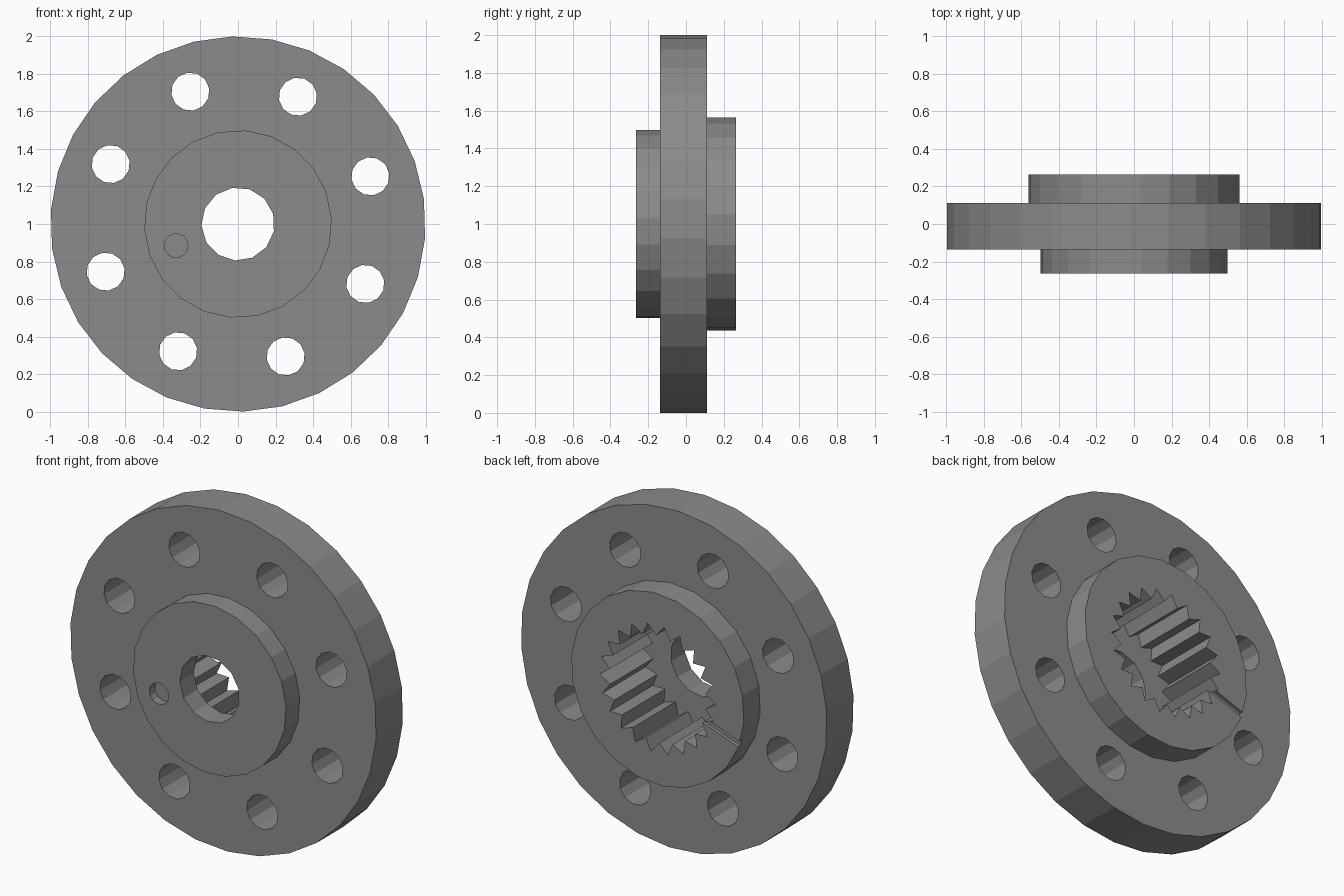
import bpy, bmesh
from math import cos, sin, radians, tau

if "Cube" in bpy.data.objects:
    bpy.data.objects.remove(bpy.data.objects["Cube"])

CZ = 1.0  # height of the hub axis


def ring(radii, phase, n, cx=0.0, cz=CZ):
    """Points round a centre in the x-z plane; radii are used in turn."""
    a0 = radians(phase)
    return [(cx + radii[i % len(radii)] * cos(a0 + tau * i / n),
             cz + radii[i % len(radii)] * sin(a0 + tau * i / n)) for i in range(n)]


def prism(name, pts, y0, y1):
    """Extrude an x-z outline along y."""
    bm = bmesh.new()
    face = bm.faces.new([bm.verts.new((x, y0, z)) for x, z in pts])
    ext = bmesh.ops.extrude_face_region(bm, geom=[face])
    top = [v for v in ext["geom"] if isinstance(v, bmesh.types.BMVert)]
    bmesh.ops.translate(bm, verts=top, vec=(0, y1 - y0, 0))
    bmesh.ops.recalc_face_normals(bm, faces=bm.faces)
    mesh = bpy.data.meshes.new(name)
    bm.to_mesh(mesh)
    bm.free()
    obj = bpy.data.objects.new(name, mesh)
    bpy.context.collection.objects.link(obj)
    return obj


def combine(target, tool, operation):
    """Apply a boolean and remove the tool object."""
    mod = target.modifiers.new(operation, 'BOOLEAN')
    mod.operation, mod.solver, mod.object = operation, 'EXACT', tool
    bpy.context.view_layer.objects.active = target
    bpy.ops.object.modifier_apply(modifier=mod.name)
    bpy.data.objects.remove(tool)


# Flange disc with a raised hub on each side
flange = prism("splined_flange", ring([1.0], 91.6, 30), -0.137, 0.112)
combine(flange, prism("front_hub", ring([0.5], 3.7, 22), -0.265, -0.03), 'UNION')
combine(flange, prism("back_hub", ring([0.565], 5.0, 22), 0.02, 0.265), 'UNION')

# Bolt circle
for k in range(8):
    a = radians(19.8 + 45 * k)
    hole = ring([0.102], 10, 12, 0.75 * cos(a), CZ + 0.75 * sin(a))
    combine(flange, prism("bolt_hole", hole, -0.5, 0.5), 'DIFFERENCE')

# Front bore and the toothed socket behind it
combine(flange, prism("bore", ring([0.195], 71.5, 13), -0.5, 0.5), 'DIFFERENCE')
combine(flange, prism("spline_socket", ring([0.378, 0.315], 80, 44), -0.135, 0.5), 'DIFFERENCE')

# Blind pin hole in the front hub
combine(flange, prism("pin_hole", ring([0.063], 0, 14, -0.33, CZ - 0.115), -0.5, -0.215),
        'DIFFERENCE')

# Narrow groove across the back hub face, in line with the pin hole
a = radians(199)
groove = [(r * cos(a) - w * sin(a), CZ + r * sin(a) + w * cos(a))
          for r, w in ((0.3, -0.017), (0.7, -0.017), (0.7, 0.017), (0.3, 0.017))]
combine(flange, prism("groove", groove, 0.245, 0.5), 'DIFFERENCE')

# Dark grey metal
metal = bpy.data.materials.new("dark_metal")
metal.diffuse_color = (0.26, 0.26, 0.26, 1)
metal.use_nodes = True
metal.node_tree.nodes["Principled BSDF"].inputs["Base Color"].default_value = metal.diffuse_color
flange.data.materials.clear()
flange.data.materials.append(metal)
